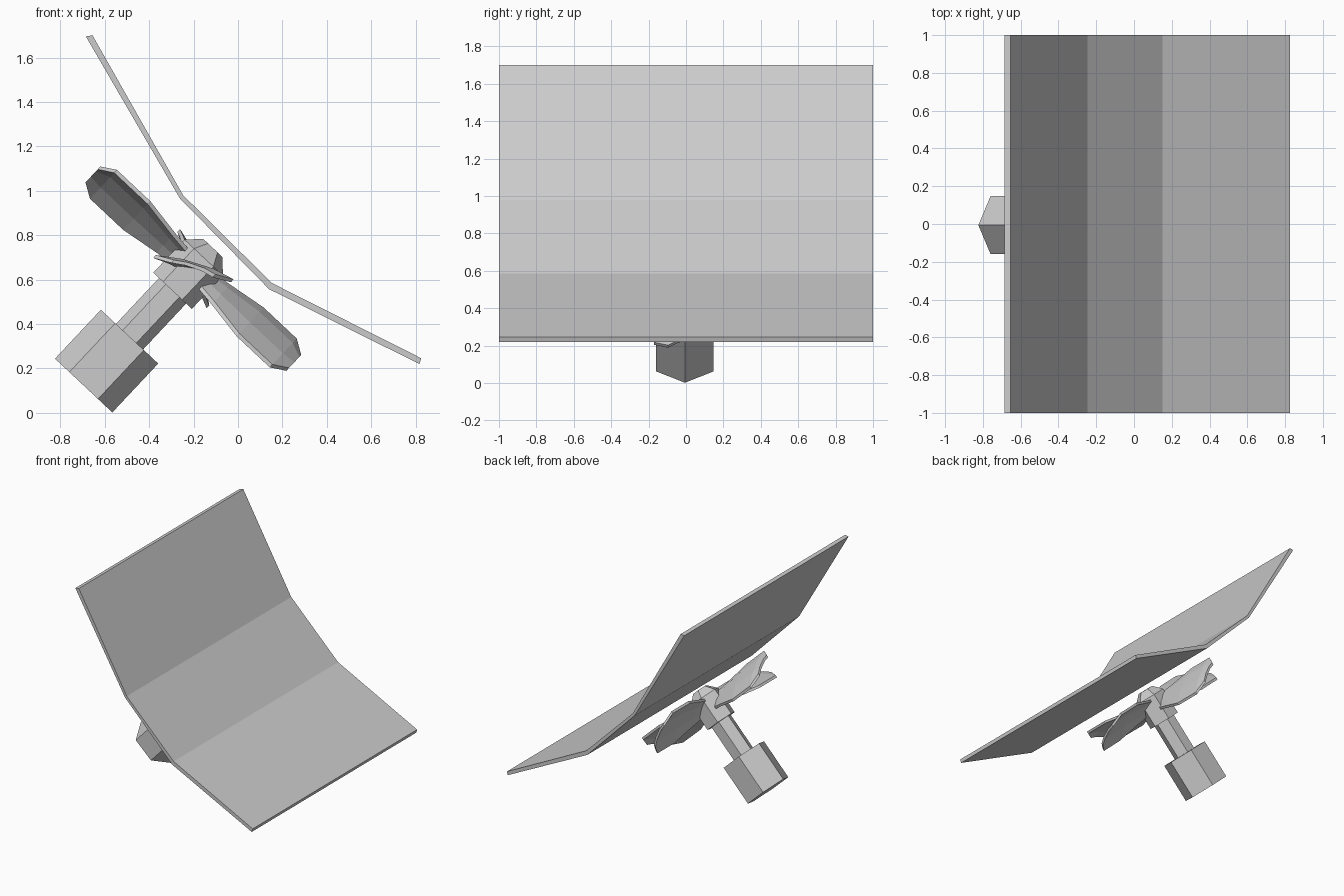
import bpy, bmesh, math
from mathutils import Matrix, Vector

if "Cube" in bpy.data.objects:
    bpy.data.objects.remove(bpy.data.objects["Cube"])

# Tilted frame for the fan: local z runs along the shaft, local y stays world y
D = Vector((0.684, 0, 0.729)).normalized()
Y = Vector((0, 1, 0))
U = Y.cross(D)
BASE = Vector((-0.695, -0.006, 0.123))
FRAME = Matrix.Translation(BASE) @ Matrix((U, Y, D)).transposed().to_4x4()


def make(name, bm, matrix=Matrix()):
    bmesh.ops.recalc_face_normals(bm, faces=bm.faces)
    bm.transform(matrix)
    mesh = bpy.data.meshes.new(name)
    bm.to_mesh(mesh)
    bm.free()
    ob = bpy.data.objects.new(name, mesh)
    bpy.context.collection.objects.link(ob)
    return ob


def loft(rings, closed_ends=True):
    """Skin closed rings of points, capping both ends."""
    bm = bmesh.new()
    loops = [[bm.verts.new(p) for p in ring] for ring in rings]
    n = len(loops[0])
    for a, b in zip(loops, loops[1:]):
        for i in range(n):
            j = (i + 1) % n
            bm.faces.new((a[i], a[j], b[j], b[i]))
    if closed_ends:
        bm.faces.new(loops[0])
        bm.faces.new(loops[-1])
    return bm


def hex_part(name, profile):
    """Six-sided turned part; profile is (radius, height) along the shaft."""
    rings = [[(r * math.cos(k * math.pi / 3), r * math.sin(k * math.pi / 3), z)
              for k in range(6)] for r, z in profile]
    return make(name, loft(rings), FRAME)


# Bent sheet panel
upper = [(-0.655, 1.70), (-0.247, 0.98), (0.152, 0.585), (0.825, 0.246)]
lower = [(0.817, 0.22), (0.14, 0.557), (-0.262, 0.966), (-0.685, 1.695)]
bm = bmesh.new()
sides = [[bm.verts.new((x, y, z)) for x, z in upper + lower] for y in (-1, 1)]
for i in range(8):
    j = (i + 1) % 8
    bm.faces.new((sides[0][i], sides[0][j], sides[1][j], sides[1][i]))
for s in sides:
    for i in range(3):
        bm.faces.new((s[i], s[i + 1], s[6 - i], s[7 - i]))
make("bent_panel", bm)

# Motor, shaft and hub
hex_part("motor_housing", [(0.177, 0), (0.177, 0.302)])
hex_part("shaft", [(0.084, 0.29), (0.084, 0.62)])
hex_part("hub", [(0.119, 0.585), (0.119, 0.79), (0.059, 0.85)])

# Fan blades: stations are (radius, half chord across, half chord along shaft)
stations = [(0.07, 0.06, 0.04), (0.17, 0.10, 0.052), (0.35, 0.165, 0.08),
            (0.555, 0.165, 0.08), (0.62, 0.09, 0.04)]
MID, THICK, CAMBER = 0.722, 0.009, 0.025
for k in range(4):
    rings = []
    for r, w, h in stations:
        chord = [(t, CAMBER * (1 - t * t) * w / 0.165) for t in (-1, -0.4, 0.4, 1)]
        top = [(r, w * t, MID + h * t + c + THICK) for t, c in chord]
        under = [(r, w * t, MID + h * t + c - THICK) for t, c in reversed(chord)]
        rings.append(top + under)
    spin = Matrix.Rotation(k * math.pi / 2, 4, 'Z')
    make(f"fan_blade_{k + 1}", loft(rings), FRAME @ spin)
